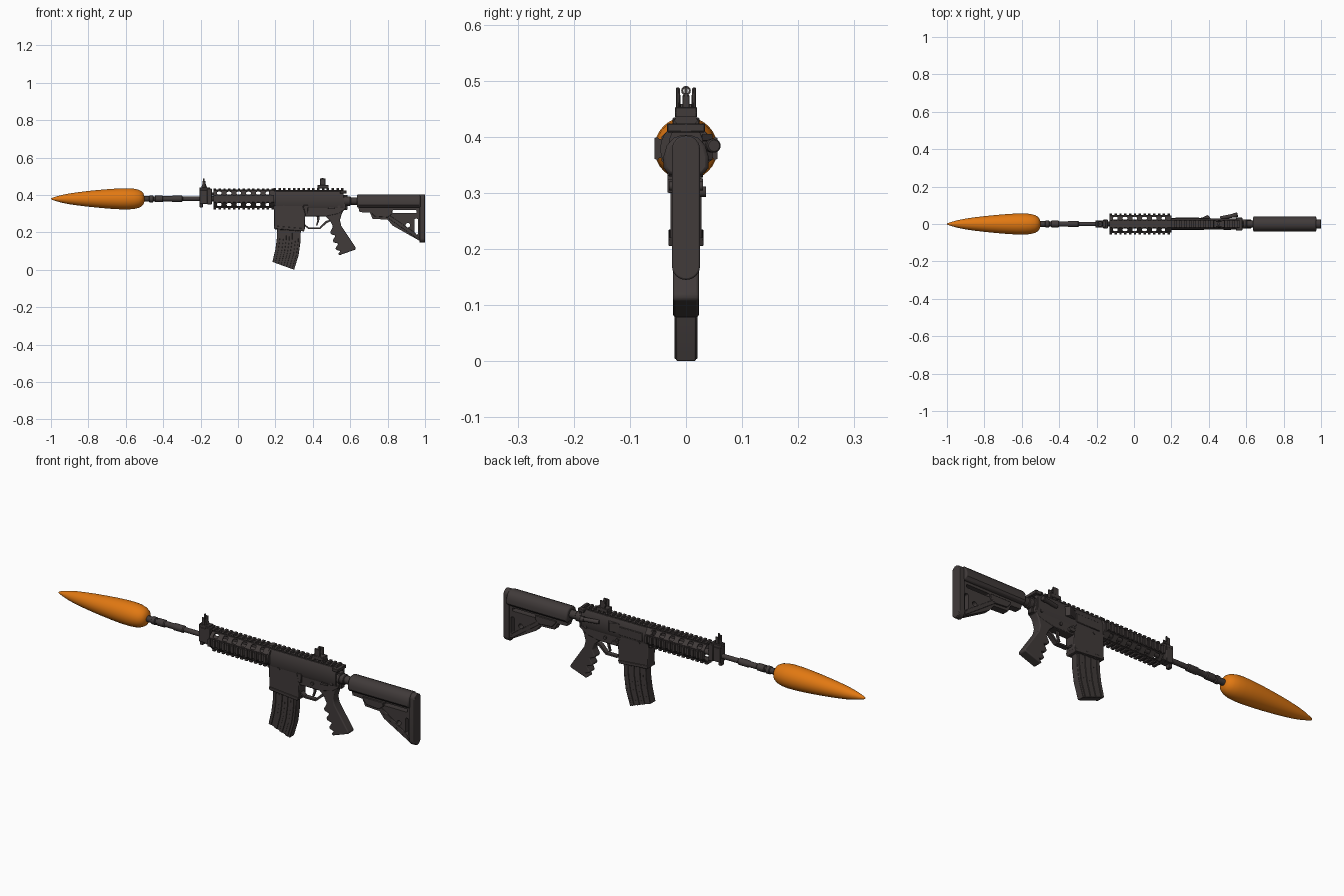
import bpy, bmesh, math
from mathutils import Vector, Matrix

if "Cube" in bpy.data.objects:
    bpy.data.objects.remove(bpy.data.objects["Cube"])

CZ = 0.379  # height of the bore axis


def material(name, rgb):
    m = bpy.data.materials.new(name)
    m.diffuse_color = (*rgb, 1)
    m.use_nodes = True
    m.node_tree.nodes["Principled BSDF"].inputs["Base Color"].default_value = m.diffuse_color
    return m


DARK = material("dark_grey", (0.052, 0.043, 0.042))
ORANGE = material("carrot_orange", (0.76, 0.19, 0.006))


def finish(name, bm, mat=DARK, bevel=0, segs=2):
    bmesh.ops.recalc_face_normals(bm, faces=bm.faces)
    me = bpy.data.meshes.new(name)
    bm.to_mesh(me)
    bm.free()
    ob = bpy.data.objects.new(name, me)
    bpy.context.collection.objects.link(ob)
    me.materials.append(mat)
    if bevel:
        b = ob.modifiers.new("bevel", 'BEVEL')
        b.width, b.segments, b.limit_method = bevel, segs, 'ANGLE'
        b.angle_limit = math.radians(40)
    return ob


def add_prism(bm, pts, a, b, axis='y'):
    put = {'x': lambda p, t: (t, p[0], p[1]), 'y': lambda p, t: (p[0], t, p[1]),
           'z': lambda p, t: (p[0], p[1], t)}[axis]
    r0, r1 = ([bm.verts.new(put(p, t)) for p in pts] for t in (a, b))
    bm.faces.new(r0)
    bm.faces.new(r1)
    for i in range(len(pts)):
        j = (i + 1) % len(pts)
        bm.faces.new((r0[i], r0[j], r1[j], r1[i]))
    return r0 + r1


def add_box(bm, x0, x1, y0, y1, z0, z1):
    return add_prism(bm, [(x0, z0), (x1, z0), (x1, z1), (x0, z1)], y0, y1)


def prism(name, pts, a, b, axis='y', bevel=0, segs=2):
    bm = bmesh.new()
    add_prism(bm, pts, a, b, axis)
    return finish(name, bm, bevel=bevel, segs=segs)


def box(name, x0, x1, y0, y1, z0, z1, bevel=0.002):
    bm = bmesh.new()
    add_box(bm, x0, x1, y0, y1, z0, z1)
    return finish(name, bm, bevel=bevel, segs=1)


def circle(cx, cy, r, n=16):
    return [(cx + r * math.cos(2 * math.pi * i / n), cy + r * math.sin(2 * math.pi * i / n)) for i in range(n)]


def rrect(cx, cy, hw, hh, r, n=5):
    pts = []
    for k, (sx, sy) in enumerate([(1, 1), (-1, 1), (-1, -1), (1, -1)]):
        for i in range(n + 1):
            a = math.pi / 2 * (k + i / n)
            pts.append((cx + sx * (hw - r) + r * math.cos(a), cy + sy * (hh - r) + r * math.sin(a)))
    return pts


def lathe(name, prof, y=0, z=CZ, n=20, mat=DARK):
    bm = bmesh.new()
    rings = [[bm.verts.new((x, p, q)) for p, q in circle(y, z, max(r, 1e-4), n)] for x, r in prof]
    for a, b in zip(rings, rings[1:]):
        for i in range(n):
            j = (i + 1) % n
            bm.faces.new((a[i], a[j], b[j], b[i]))
    bm.faces.new(rings[0])
    bm.faces.new(rings[-1])
    return finish(name, bm, mat)


def cut(ob, *cutters):
    for c in cutters:
        c.hide_render = True
        m = ob.modifiers.new("cut", 'BOOLEAN')
        m.operation, m.solver, m.object = 'DIFFERENCE', 'EXACT', c
    bpy.context.view_layer.update()
    me = bpy.data.meshes.new_from_object(ob.evaluated_get(bpy.context.evaluated_depsgraph_get()))
    ob.modifiers.clear()
    ob.data = me
    for c in cutters:
        bpy.data.objects.remove(c)


def rail(name, x0, x1, angle, r0, r1, hw=0.021, pitch=0.0235):
    """Toothed accessory rail, turned about the bore axis."""
    bm = bmesh.new()
    mid = r0 + (r1 - r0) * 0.5
    add_box(bm, x0, x1, -hw * 0.8, hw * 0.8, r0, mid)
    n = int((x1 - x0) / pitch)
    step = (x1 - x0 - 0.013) / (n - 1)
    for i in range(n):
        x = x0 + i * step
        add_prism(bm, [(-hw * .8, mid - .002), (-hw, mid + .002), (-hw * .85, r1), (hw * .85, r1),
                       (hw, mid + .002), (hw * .8, mid - .002)], x, x + 0.013, 'x')
    bmesh.ops.transform(bm, verts=bm.verts, matrix=Matrix.Translation((0, 0, CZ)) @ Matrix.Rotation(angle, 4, 'X'))
    return finish(name, bm)


# Carrot on the muzzle
lathe("carrot", [(-1, 0), (-.995, .005), (-.97, .013), (-.94, .021), (-.9, .029), (-.85, .036), (-.8, .042),
                 (-.74, .048), (-.68, .053), (-.63, .056), (-.585, .0565), (-.555, .054), (-.53, .048),
                 (-.514, .039), (-.505, .028), (-.5, .012), (-.499, 0)], n=32, mat=ORANGE)

# Barrel and muzzle device
lathe("barrel", [(-.52, .015), (-.475, .015), (-.472, .019), (-.455, .019), (-.452, .013), (-.445, .013),
                 (-.442, .018), (-.405, .018), (-.4, .014), (-.355, .014), (-.35, .017), (-.3, .017),
                 (-.295, .012), (-.2, .012), (-.2, .014), (.2, .014)])

# Hollow handguard with round holes in its four slanted sides
def octagon(f, h):
    return [(h, f), (-h, f), (-f, h), (-f, -h), (-h, -f), (h, -f), (f, -h), (f, h)]

guard = prism("handguard", [(y, z + CZ) for y, z in octagon(.044, .021)], -.13, .192, 'x')
bore = prism("bore_cutter", [(y, z + CZ) for y, z in octagon(.039, .019)], -.2, .18, 'x')
bm_a, bm_b = bmesh.new(), bmesh.new()
for i in range(6):
    x = -.1 + i * .052
    for s in (-1, 1):
        add_prism(bm_a, rrect(x, CZ + s * .0305, .013, .0075, .007), -.1, .1, 'y')
        add_prism(bm_b, rrect(x, s * .0305, .013, .0075, .007), CZ - .1, CZ + .1, 'z')
cut(guard, bore, finish("hole_cutter_y", bm_a), finish("hole_cutter_z", bm_b))
for nm, k in (("top", 0), ("left", 1), ("bottom", 2), ("right", 3)):
    rail("handguard_rail_" + nm, -.13, .192, k * math.pi / 2, .042, .0565)
lathe("handguard_ring", [(.165, .046), (.2, .046)], n=24)

# Gas block with folding front sight
box("gas_block", -.205, -.165, -.02, .02, .352, .425)
box("gas_block_foot", -.205, -.188, -.012, .012, .333, .355)
box("gas_block_collar", -.165, -.14, -.024, .024, .35, .434)
lathe("gas_block_pin", [(-.2, .007), (-.13, .007)], z=.405)
box("front_sight_base", -.205, -.15, -.018, .018, .422, .44)
prism("front_sight_leaf", [(-.197, .438), (-.165, .438), (-.172, .458), (-.19, .458)], -.01, .01)
box("front_sight_post", -.186, -.179, -.003, .003, .45, .488, 0)
for s in (-1, 1):
    box("front_sight_ear", -.19, -.175, s * .013 - .003, s * .013 + .003, .44, .475, .001)

# Upper receiver and top rail
sec = [(-.022, .325), (.022, .325), (.03, .345), (.03, .395), (.02, .42), (-.02, .42), (-.03, .395), (-.03, .345)]
prism("upper_receiver", sec, .19, .565, 'x', bevel=.002)
rail("receiver_rail", .19, .565, 0, .036, .0575)
box("charging_handle", .545, .58, -.034, .034, .408, .424)
box("ejection_port_cover", .22, .35, .028, .034, .35, .392)
prism("case_deflector", [(.35, .028), (.395, .048), (.412, .028)], .358, .405, 'z', bevel=.002)
assist = lathe("forward_assist", [(-.055, .01), (.02, .01), (.02, .0125), (.037, .0125), (.04, .01)], y=0, z=0)
assist.location = (.515, .042, .384)
assist.rotation_euler = (0, 0, .2)

# Folding rear sight with aperture ring
box("rear_sight_base", .425, .485, -.02, .02, .434, .453)
box("rear_sight_stem", .447, .457, -.006, .006, .45, .474, .001)
for s in (-1, 1):
    box("rear_sight_ear", .438, .468, s * .0145 - .0035, s * .0145 + .0035, .45, .488, .002)
ring = prism("rear_sight_ring", circle(0, .482, .0085), .447, .457, 'x')
cut(ring, prism("ring_cutter", circle(0, .482, .005), .4, .5, 'x'))

# Lower receiver, magazine well and grip
prism("lower_receiver", [(.2, .35), (.2, .27), (.36, .285), (.47, .285), (.54, .3), (.575, .325), (.58, .385),
                         (.56, .39), (.54, .35)], -.024, .024, bevel=.003)
prism("magazine_well", [(.192, .37), (.192, .222), (.2, .215), (.35, .207), (.357, .22), (.36, .3), (.345, .345),
                        (.26, .37)], -.028, .028, bevel=.003)
prism("magazine_well_lip", [(.192, .235), (.192, .22), (.352, .205), (.358, .22)], -.031, .031, bevel=.002)
prism("grip", [(.462, .29), (.492, .262), (.508, .23), (.492, .2), (.497, .19), (.522, .182), (.506, .157),
               (.511, .146), (.537, .14), (.521, .115), (.525, .106), (.548, .1), (.535, .085), (.541, .077),
               (.628, .108), (.63, .118), (.585, .185), (.552, .235), (.545, .265), (.555, .3), (.57, .325)],
      -.023, .023, bevel=.007, segs=3)

# Trigger and its guard
prism("trigger_guard", [(.355, .235), (.375, .219), (.44, .219), (.475, .25), (.5, .262), (.5, .27), (.468, .26),
                        (.437, .227), (.377, .227), (.358, .243)], -.012, .012)
prism("trigger", [(.42, .29), (.438, .29), (.434, .262), (.424, .236), (.417, .238), (.424, .262)], -.005, .005)

# Controls on the sides
for x, z in ((.365, .318), (.432, .312), (.54, .337), (.245, .335)):
    prism("receiver_pin", circle(x, z, .008, 12), -.0305, .0305)
prism("selector", [(.478, .324), (.486, .335), (.518, .331), (.518, .324)], -.033, -.02)
prism("bolt_catch", [(.35, .345), (.375, .345), (.372, .3), (.358, .3)], -.033, -.02, bevel=.002)
prism("magazine_release", rrect(.375, .302, .016, .009, .008), .02, .036)

# Curved magazine with raised ribs
FRONT = [(.21, .25), (.208, .17), (.2, .11), (.184, .042)]
BACK = [(.337, .25), (.334, .15), (.324, .078), (.3, 0)]
def strip(f0, f1):
    edge = lambda f: [Vector(a).lerp(Vector(b), f) for a, b in zip(FRONT, BACK)]
    return edge(f0) + edge(f1)[::-1]
prism("magazine", strip(0, 1), -.0175, .0175, bevel=.002)
for f in (0, .27, .52, .78):
    prism("magazine_rib", strip(f, f + .13), -.0205, .0205, bevel=.001, segs=1)

# Buffer tube and its nuts
lathe("buffer_tube", [(.555, .02), (.7, .02)], z=.367)
lathe("buffer_nut", [(.567, .029), (.58, .029), (.58, .025), (.6, .025), (.603, .022)], z=.367)
box("tube_bracket", .565, .585, -.014, .014, .32, .4)

# Stock: wide upper shell, thin lower frame and butt pad
prism("stock_shell", [(-.03, .332), (.03, .332), (.04, .345), (.04, .365), (.034, .385), (.022, .398), (.008, .403),
                      (-.008, .403), (-.022, .398), (-.034, .385), (-.04, .365), (-.04, .345)],
      .637, .975, 'x', bevel=.006)
frame = prism("stock_frame", [(.64, .345), (.65, .308), (.705, .305), (.72, .272), (.8, .268), (.825, .237),
                              (.97, .155), (.985, .155), (.985, .345)], -.017, .017)
cut(frame, prism("slot_cutter", rrect(.89, .311, .065, .008, .006), -.1, .1),
    prism("side_slot_cutter", rrect(.953, .23, .009, .043, .006), -.1, .1),
    prism("round_cutter", circle(.908, .238, .012), -.1, .1))
prism("stock_lever", [(.71, .318), (.71, .308), (.73, .285), (.8, .28), (.825, .3), (.82, .318)], -.024, .024, bevel=.002)
prism("stock_brace", [(.79, .285), (.81, .292), (.95, .195), (.97, .165), (.955, .168)], -.021, .021, bevel=.002)
prism("butt_pad", rrect(0, .2735, .025, .1285, .0245, 6), .97, 1.0, 'x', bevel=.003)

# Smooth shading with sharp edges kept
for ob in bpy.context.scene.objects:
    ob.select_set(True)
    bpy.context.view_layer.objects.active = ob
bpy.ops.object.shade_smooth_by_angle(angle=math.radians(35))
